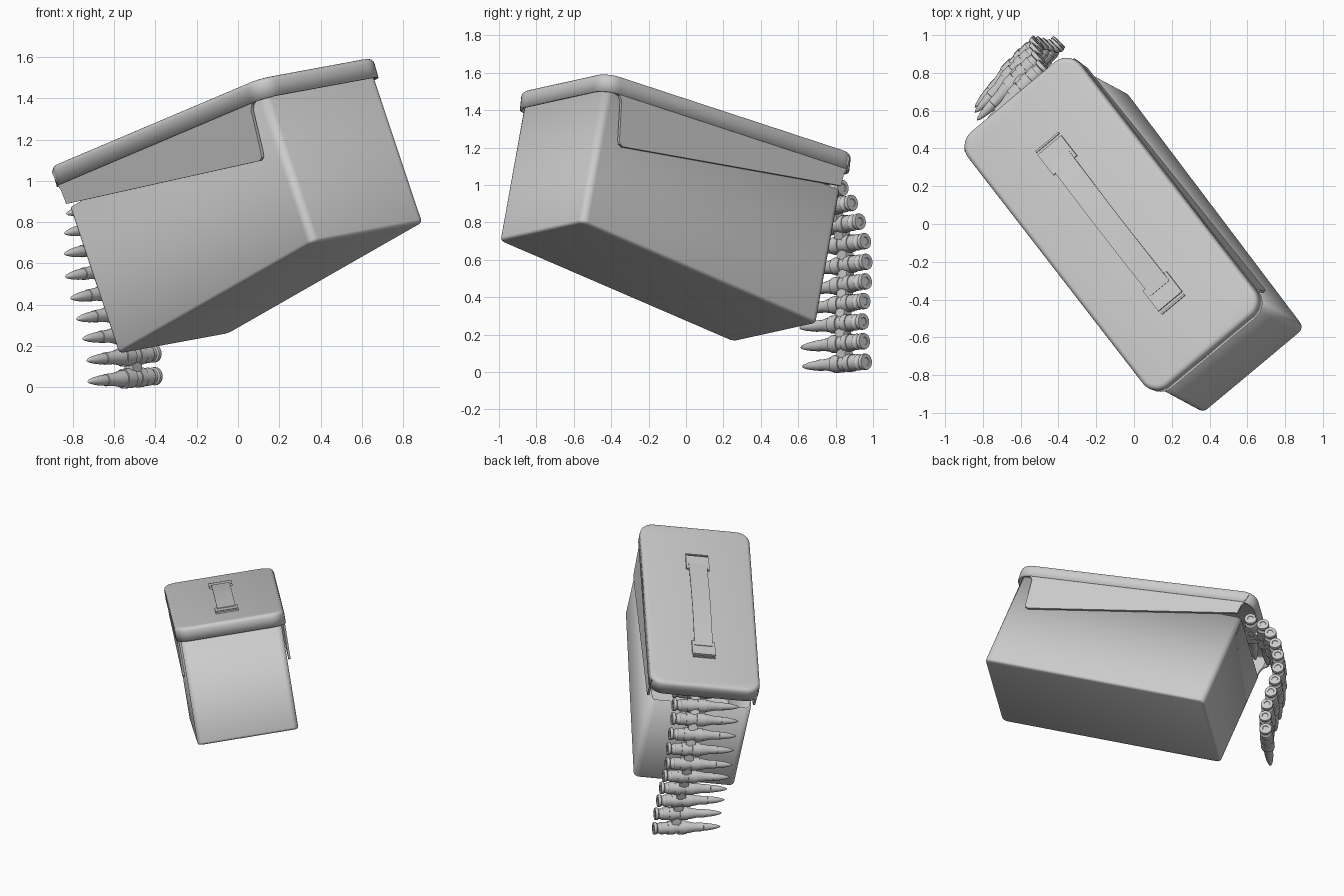
import bpy, bmesh
from math import pi, sin, cos
from mathutils import Matrix, Vector

if "Cube" in bpy.data.objects:
    bpy.data.objects.remove(bpy.data.objects["Cube"])

# Tilted frame of the can: columns are its width, length and up directions
W = Vector((0.76, 0.634, 0.14)).normalized()
L = Vector((-0.566, 0.759, -0.325))
L = (L - W * L.dot(W)).normalized()
FRAME = Matrix((W, L, W.cross(L))).transposed().to_4x4()
BODY = FRAME @ Matrix.Translation((0.093, -0.36, 0.375))
# The lid is hinged slightly open; its origin is the middle of the lid top
LID = FRAME @ Matrix.Translation((0.093, -0.36, 1.285)) @ Matrix.Rotation(0.0785, 4, 'X')


def finish(bm, name, matrix, angle=0.6):
    bmesh.ops.recalc_face_normals(bm, faces=bm.faces)
    me = bpy.data.meshes.new(name)
    bm.to_mesh(me)
    bm.free()
    ob = bpy.data.objects.new(name, me)
    bpy.context.collection.objects.link(ob)
    ob.matrix_world = matrix
    bpy.ops.object.select_all(action='DESELECT')
    ob.select_set(True)
    bpy.context.view_layer.objects.active = ob
    bpy.ops.object.shade_smooth_by_angle(angle=angle)
    return ob


def tray(name, hx, hy, z0, z1, corner, edge, open_top, matrix):
    """Thin-walled rounded tray, open at the top or the bottom."""
    closed, opened = (z0, z1) if open_top else (z1, z0)
    bm = bmesh.new()
    bmesh.ops.create_cube(bm, size=1)
    for v in bm.verts:
        v.co = (2 * hx * v.co.x, 2 * hy * v.co.y, z0 if v.co.z < 0 else z1)
    upright = [e for e in bm.edges if abs(e.verts[0].co.z - e.verts[1].co.z) > 1e-4]
    bmesh.ops.bevel(bm, geom=upright, offset=corner, segments=7, profile=0.5, affect='EDGES')
    rim = [e for e in bm.edges if all(abs(v.co.z - closed) < 1e-5 for v in e.verts)]
    bmesh.ops.bevel(bm, geom=rim, offset=edge, segments=4, profile=0.5, affect='EDGES')
    cap = [f for f in bm.faces if all(abs(v.co.z - opened) < 1e-5 for v in f.verts)]
    bmesh.ops.delete(bm, geom=cap, context='FACES_ONLY')
    ob = finish(bm, name, matrix)
    mod = ob.modifiers.new('wall', 'SOLIDIFY')
    mod.thickness, mod.offset = 0.014, -1
    return ob


def plate(name, outline, depth, matrix, angle=0.6):
    """Flat outline in local xy, extruded along local z."""
    bm = bmesh.new()
    face = bm.faces.new([bm.verts.new((x, y, 0)) for x, y in outline])
    out = bmesh.ops.extrude_face_region(bm, geom=[face])
    moved = [v for v in out['geom'] if isinstance(v, bmesh.types.BMVert)]
    bmesh.ops.translate(bm, verts=moved, vec=(0, 0, depth))
    return finish(bm, name, matrix, angle)


def lathe(name, profile, matrix, sides=20):
    bm = bmesh.new()
    vs = [bm.verts.new((r, 0, z)) for r, z in profile]
    edges = [bm.edges.new(p) for p in zip(vs, vs[1:])]
    bmesh.ops.spin(bm, geom=vs + edges, cent=(0, 0, 0), axis=(0, 0, 1),
                   angle=2 * pi, steps=sides)
    bmesh.ops.remove_doubles(bm, verts=bm.verts, dist=1e-5)
    return finish(bm, name, matrix, 0.5)


# Can body and lid
tray('can_body', 0.358, 0.835, 0, 0.755, 0.04, 0.018, True, BODY)
tray('lid', 0.390, 0.880, -0.10, 0, 0.10, 0.028, False, LID)

# Tapering side skirts of the lid; local x = lid length, y = lid up, z = lid width
YZX = Matrix(((0, 0, 1, 0), (1, 0, 0, 0), (0, 1, 0, 0), (0, 0, 0, 1)))
SKIRT = [(-0.80, -0.03), (-0.80, -0.095), (-0.77, -0.105), (-0.752, -0.13), (-0.738, -0.34),
         (-0.732, -0.365), (-0.71, -0.376), (0.79, -0.20), (0.80, -0.13), (0.815, -0.10),
         (0.83, -0.03)]
for side, z in (('left', -0.384), ('right', 0.368)):
    plate(side + '_lid_skirt', SKIRT, 0.016, LID @ Matrix.Translation((z, 0, 0)) @ YZX)

# Carry handle: two end brackets and a shallow arched strap
for side, s in (('front', -1), ('back', 1)):
    a, b = s * 0.40, s * 0.54
    plate(side + '_handle_bracket', [(-0.082, a), (0.082, a), (0.082, b), (-0.082, b)], 0.016,
          LID @ Matrix.Translation((0, 0, -0.002)))
    c, d = s * 0.555, s * 0.565
    plate(side + '_handle_stop', [(-0.08, c), (0.08, c), (0.08, d), (-0.08, d)], 0.012,
          LID @ Matrix.Translation((0, 0, -0.002)))
N = 16
ys = [-0.45 + 0.9 * i / N for i in range(N + 1)]
arch = [(y, 0.010 + 0.022 * cos(pi * y / 0.9)) for y in ys]
strap = arch + [(y, z + 0.008) for y, z in reversed(arch)]
plate('handle_strap', strap, 0.13, LID @ Matrix.Translation((-0.065, 0, 0)) @ YZX)

# Belt of rounds: tip x, tip z, base y, base z, from the bottom upward
BELT = [(-.73, .028, .965, .055), (-.735, .13, .955, .165), (-.755, .235, .95, .27),
        (-.785, .33, .957, .38), (-.815, .43, .965, .485), (-.84, .535, .968, .59),
        (-.845, .645, .96, .70), (-.845, .745, .932, .805), (-.835, .84, .89, .905),
        (-.81, .925, .84, .985), (-.76, .98, .765, 1.045)]
ROUND = [(0, 0.004), (0.02, 0.004), (0.022, 0), (0.042, 0), (0.044, 0.006), (0.044, 0.02),
         (0.036, 0.026), (0.036, 0.040), (0.044, 0.052), (0.041, 0.25), (0.031, 0.30),
         (0.030, 0.355), (0.027, 0.357), (0.025, 0.39), (0.019, 0.43), (0.010, 0.465), (0, 0.482)]
LOOPS = [(0.10, 0.14), (0.175, 0.235)]
poses = []
for i, (tx, tz, by, bz) in enumerate(BELT):
    tip, base = Vector((tx, by - 0.345, tz)), Vector((tx + 0.335, by, bz))
    axis = (tip - base).normalized()
    poses.append((base, axis))
    pose = Matrix.Translation(base) @ axis.to_track_quat('Z', 'Y').to_matrix().to_4x4()
    lathe('round_%d' % i, ROUND, pose)
    # Link loops round the case
    for k, (a, b) in enumerate(LOOPS):
        lathe('link_loop_%d_%d' % (i, k),
              [(0.040, a), (0.048, a), (0.048, b), (0.040, b)], pose)

# Link tabs joining each round to the next
for i, ((p, a), (q, c)) in enumerate(zip(poses, poses[1:])):
    z = (a + c).normalized()
    mid = (p + q) / 2 + z * 0.125
    x = (q - p) - z * (q - p).dot(z)
    x.normalize()
    pose = Matrix((x, z.cross(x), z)).transposed().to_4x4()
    pose.translation = mid
    plate('link_tab_%d' % i, [(-0.035, -0.028), (0.035, -0.028), (0.035, 0.028), (-0.035, 0.028)],
          0.065, pose)
